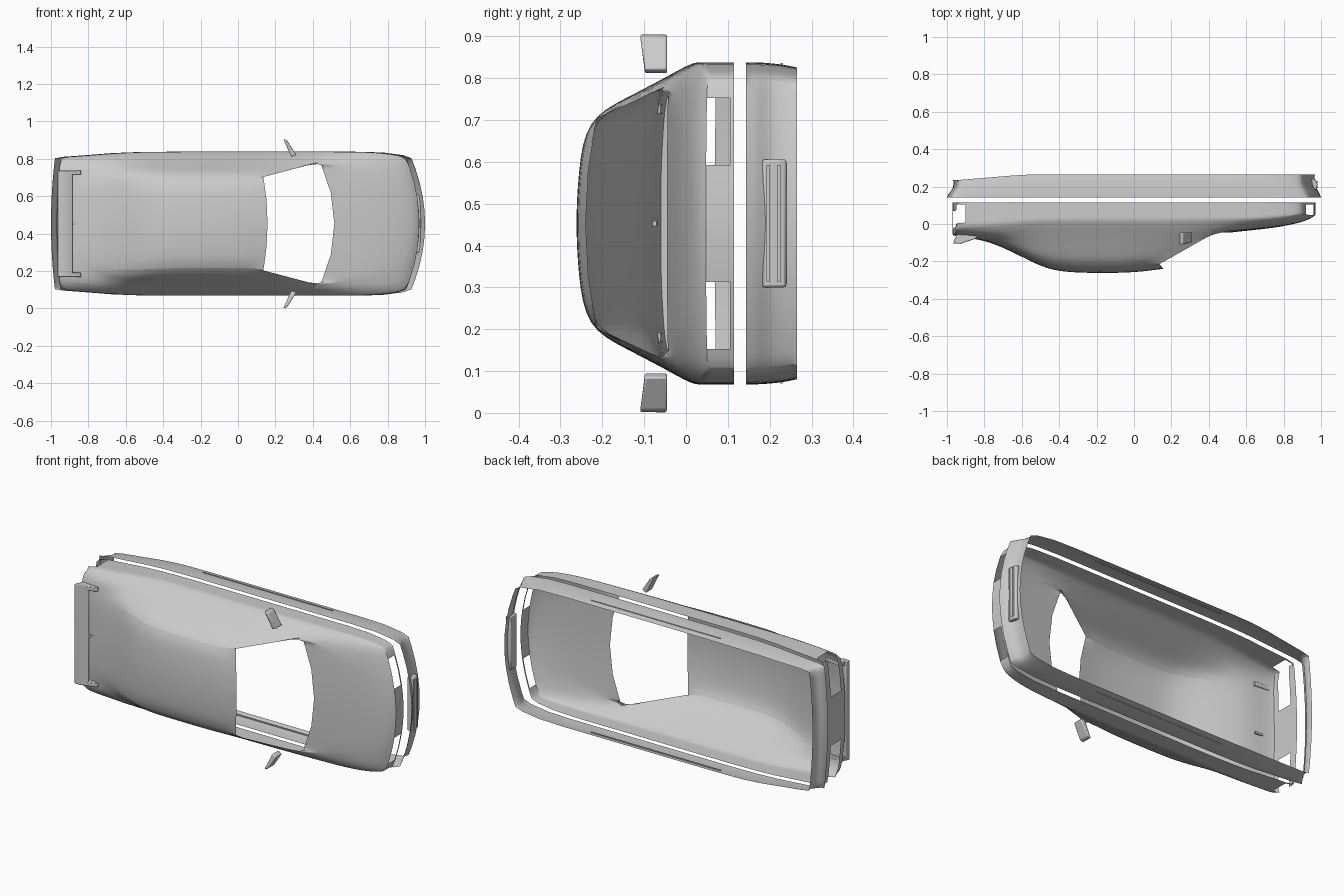
import bpy, bmesh
from mathutils import Vector

if "Cube" in bpy.data.objects:
    bpy.data.objects.remove(bpy.data.objects["Cube"])

MID = 0.453            # height of the symmetry plane; local z is the half width
# x, bow, top y, edge w, edge y, belt w, belt y, shoulder w, shoulder y
STATIONS = [
    (-.945, -.025, -.060, .14, -.060, .30, -.050, .350, -.025),
    (-.90, -.015, -.074, .16, -.073, .31, -.060, .358, -.020),
    (-.78, -.020, -.085, .22, -.080, .33, -.060, .367, -.010),
    (-.66, .0, -.145, .26, -.130, .34, -.055, .377, .0),
    (-.55, .0, -.203, .26, -.185, .345, -.05, .382, .010),
    (-.45, .0, -.246, .255, -.223, .348, -.05, .384, .015),
    (-.35, .0, -.260, .25, -.236, .348, -.05, .385, .015),
    (-.20, .0, -.265, .25, -.240, .348, -.05, .385, .015),
    (.0, .02, -.262, .25, -.236, .348, -.05, .385, .015),
    (.106, .052, -.240, .25, -.214, .348, -.05, .385, .015),
    (.413, .102, -.046, .33, -.043, .355, -.03, .385, .020),
    (.60, .05, -.032, .28, -.028, .345, -.012, .385, .020),
    (.75, .05, -.015, .25, -.010, .34, .003, .381, .030),
    (.85, .09, .020, .20, .022, .33, .028, .366, .042),
    (.885, .085, .048, .14, .048, .30, .050, .350, .052)]
ROOF_FRONT = 9         # the open windscreen lies between this station and the next
LAST = len(STATIONS) - 1


def section(s):
    """Half cross-section from the centre line out to the shoulder."""
    x, bow, yt, we, ye, wb, yb, ws, ys = s
    pts = [(0, yt), (we * .5, yt + .25 * (ye - yt)), (we, ye),
           ((we + wb) / 2, (ye + yb) / 2), (wb, yb), (ws, ys)]
    return [Vector((x + bow * (1 - (w / .385) ** 2), y, w)) for w, y in pts]


def finish(ob, angle=0.6):
    bpy.ops.object.select_all(action='DESELECT')
    ob.select_set(True)
    bpy.context.view_layer.objects.active = ob
    bpy.ops.object.shade_smooth_by_angle(angle=angle)
    return ob


def make(name, bm, mirror=True, subsurf=0, bevel=0):
    bmesh.ops.recalc_face_normals(bm, faces=bm.faces)
    me = bpy.data.meshes.new(name)
    bm.to_mesh(me)
    bm.free()
    ob = bpy.data.objects.new(name, me)
    bpy.context.collection.objects.link(ob)
    ob.location.z = MID
    finish(ob)
    if mirror:
        m = ob.modifiers.new("mirror", 'MIRROR')
        m.use_axis = (False, False, True)
        m.merge_threshold = 0.0005
    if bevel:
        b = ob.modifiers.new("bevel", 'BEVEL')
        b.width, b.segments = bevel, 2
    if subsurf:
        s = ob.modifiers.new("subsurf", 'SUBSURF')
        s.levels = s.render_levels = subsurf
    return ob


def crease_borders(bm):
    """Keep open borders exact when subdivided."""
    lay = bm.verts.layers.float.new("crease_vert")
    for e in bm.edges:
        if e.is_boundary and max(v.co.z for v in e.verts) > 1e-4:
            for v in e.verts:
                v[lay] = 1.0


def prism(name, pts, axis, a, b, mirror=True, bevel=0):
    """Extrude a 2D outline along an axis from a to b."""
    bm = bmesh.new()

    def at(p, t):
        c = list(p)
        c.insert(axis, t)
        return bm.verts.new(c)
    lo, hi = [at(p, a) for p in pts], [at(p, b) for p in pts]
    n = len(pts)
    for i in range(n):
        bm.faces.new((lo[i], lo[(i + 1) % n], hi[(i + 1) % n], hi[i]))
    bm.faces.new(lo)
    bm.faces.new(hi)
    return make(name, bm, mirror, 0, bevel)


# Upper body: roof, bonnet and boot skin lofted through the stations
bm = bmesh.new()
edge_crease = bm.edges.layers.float.new("crease_edge")
grid = [[bm.verts.new(p) for p in section(s)] for s in STATIONS]
for i in range(LAST):
    for j in range(5):
        if i == ROOF_FRONT and j < 2:
            continue
        bm.faces.new((grid[i][j], grid[i + 1][j], grid[i + 1][j + 1], grid[i][j + 1]))

# Upper body: walls dropped from the rim, leaving lamp openings
loop = grid[0] + [r[5] for r in grid[1:]] + grid[LAST][4::-1]
rim = [v.co.copy() for v in loop]
nose = 5 + LAST
rows = [loop]
for f in (.22, .78, 1.0):
    rows.append([bm.verts.new((c.x, c.y + f * (.105 - c.y), c.z)) for c in rim])
rows.append([bm.verts.new((c.x, .115, c.z)) for c in rim])
for r in range(4):
    for k in range(len(loop) - 1):
        headlamp = k in (nose + 1, nose + 2) and r < 3
        tail = (k in (2, 3, 4) and r == 1) or (k == 5 and r in (1, 2))
        if not (headlamp or tail):
            bm.faces.new((rows[r][k], rows[r][k + 1], rows[r + 1][k + 1], rows[r + 1][k]))
bmesh.ops.delete(bm, geom=[v for v in bm.verts if not v.link_faces], context='VERTS')
for k in list(range(5)) + list(range(nose, len(loop) - 1)):
    e = bm.edges.get((loop[k], loop[k + 1]))
    if e:
        e[edge_crease] = .7
crease_borders(bm)
make("upper_body", bm, subsurf=2)

# Lower body: bumper and side skirt band, rising a little at the rear
bm = bmesh.new()
rows = []
for y, sx, sw in ((.143, 1.031, 1.0), (.170, 1.022, 1.0), (.200, 1.0, .995),
                  (.235, .995, .985), (.265, .997, .968)):
    row = []
    for c in rim:
        lift = .03 * min(1, max(0, (-c.x - .58) / .36)) * (y - .143) / .122
        row.append(bm.verts.new((c.x * sx, y - lift, c.z * sw)))
    rows.append(row)
for a, b in zip(rows, rows[1:]):
    for k in range(len(rim) - 1):
        bm.faces.new((a[k], a[k + 1], b[k + 1], b[k]))
crease_borders(bm)
make("bumper_and_skirt", bm, subsurf=2)

# Side trim strips
prism("side_trim", [(-.38, .226), (.44, .226), (.44, .232), (-.38, .232)], 2, .374, .383)

# Front grille insert: rounded plate with slats
prism("grille_plate", [(.945, .18), (.976, .183), (.981, .21), (.972, .24), (.945, .24)],
      2, -.153, .153, False, .006)
for n, y in enumerate((.197, .222)):
    prism(f"grille_slat_{n + 1}", [(.96, y - .004), (.983, y - .004), (.983, y + .004), (.96, y + .004)],
          2, -.14, .14, False)

# Boot spoiler: wing, end feet and centre foot
prism("spoiler_wing", [(-.966, -.104), (-.925, -.106), (-.885, -.09), (-.885, -.082), (-.96, -.078)],
      2, -.285, .285, False, .004)
prism("spoiler_end_foot", [(-.96, -.104), (-.885, -.092), (-.84, -.076), (-.84, -.06), (-.95, -.055)],
      2, .262, .285, True, .003)
prism("spoiler_centre_foot", [(-.90, -.09), (-.855, -.08), (-.855, -.07), (-.90, -.068)],
      2, -.006, .006, False)

# Door mirrors: slanted slim housings, narrower toward the body
mirror_ob = prism("door_mirror", [(.242, .453), (.263, .446), (.312, .368), (.285, .357)],
                  1, -.110, -.045)
for v in mirror_ob.data.vertices:
    if v.co.y < -.1 and v.co.z < .4:
        v.co.y += .012
b = mirror_ob.modifiers.new("bevel", 'BEVEL')
b.width, b.segments = .005, 2
